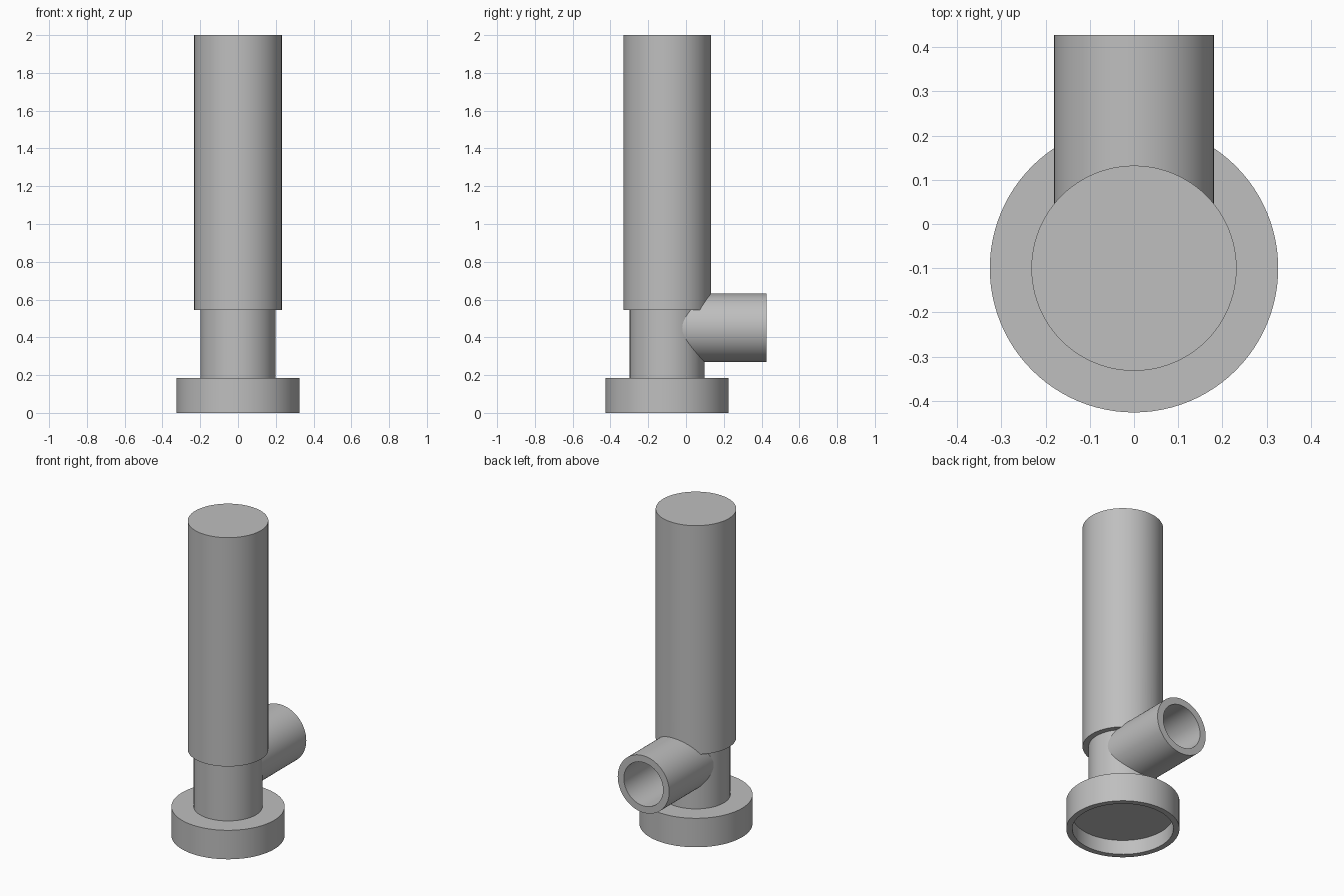
import bpy
import math
from mathutils import Matrix

cube = bpy.data.objects.get("Cube")
if cube:
    bpy.data.objects.remove(cube, do_unlink=True)

SIDES = 96
AXIS_Y = -0.1      # upright axis of the body
OUTLET_Z = 0.45    # height of the side outlet

grey = bpy.data.materials.new("plain grey")
grey.use_nodes = True
colour = (0.52, 0.52, 0.52, 1)
grey.diffuse_color = colour
grey.node_tree.nodes["Principled BSDF"].inputs["Base Color"].default_value = colour


def cylinder(name, radius, start, end, along_y=False):
    """Capped cylinder between two heights, or between two y positions."""
    middle = (start + end) / 2
    location = (0, middle, OUTLET_Z) if along_y else (0, AXIS_Y, middle)
    bpy.ops.mesh.primitive_cylinder_add(vertices=SIDES, radius=radius, depth=end - start)
    ob = bpy.context.object
    ob.name = ob.data.name = name
    if along_y:
        ob.data.transform(Matrix.Rotation(math.radians(90), 4, "X"))
    ob.location = location
    ob.data.materials.append(grey)
    return ob


def cut(ob, cutter):
    mod = ob.modifiers.new("cut", "BOOLEAN")
    mod.operation = "DIFFERENCE"
    mod.solver = "EXACT"
    mod.object = cutter
    bpy.context.view_layer.objects.active = ob
    bpy.ops.object.modifier_apply(modifier=mod.name)


# Upright body
base_cap = cylinder("base_cap", 0.326, 0, 0.184)
neck = cylinder("neck", 0.198, 0.15, 0.60)
sleeve = cylinder("sleeve", 0.232, 0.546, 2.0)

# Side outlet at the back
side_outlet = cylinder("side_outlet", 0.181, -0.04, 0.427, along_y=True)

# Recess under the base, and bore running into the body
recess = cylinder("recess_cutter", 0.291, -0.1, 0.092)
bore = cylinder("bore_cutter", 0.138, 0.0, 0.6, along_y=True)
cut(base_cap, recess)
for part in (neck, sleeve, side_outlet):
    cut(part, bore)
for cutter in (recess, bore):
    bpy.data.objects.remove(cutter, do_unlink=True)

# Smooth walls with crisp rims
bpy.ops.object.select_all(action="DESELECT")
for part in (base_cap, neck, sleeve, side_outlet):
    part.select_set(True)
bpy.context.view_layer.objects.active = sleeve
bpy.ops.object.shade_smooth_by_angle(angle=math.radians(30))
